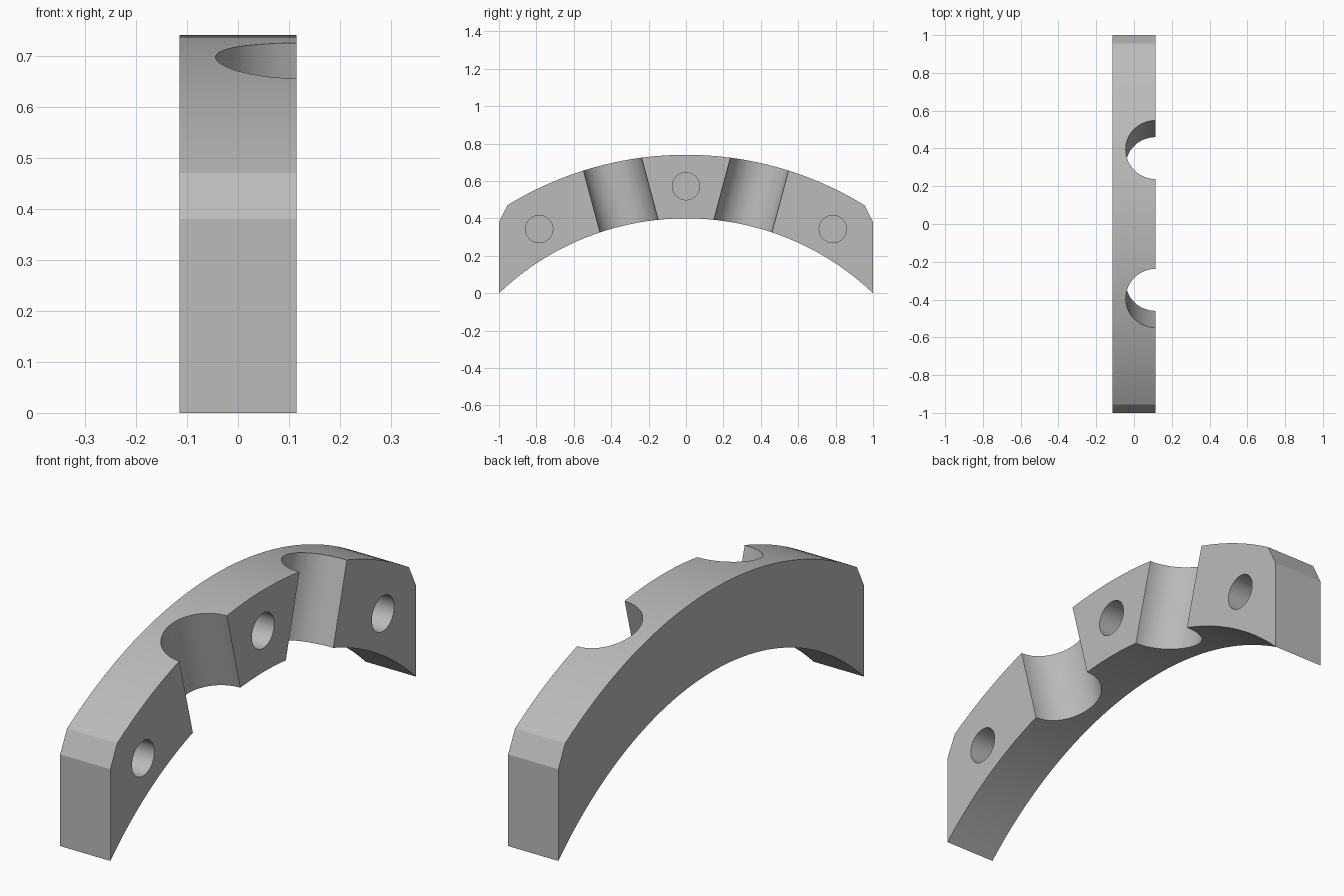
import bpy, bmesh
from math import sqrt, radians
from mathutils import Matrix, Vector

cube = bpy.data.objects.get("Cube")
if cube:
    bpy.data.objects.remove(cube, do_unlink=True)

HALF_WIDTH = 0.115

grey = bpy.data.materials.new("grey")
grey.use_nodes = True
colour = (0.5, 0.5, 0.5, 1)
grey.diffuse_color = colour
grey.node_tree.nodes["Principled BSDF"].inputs["Base Color"].default_value = colour


def make_object(name, bm):
    bmesh.ops.recalc_face_normals(bm, faces=bm.faces)
    mesh = bpy.data.meshes.new(name)
    bm.to_mesh(mesh)
    bm.free()
    mesh.materials.append(grey)
    obj = bpy.data.objects.new(name, mesh)
    bpy.context.collection.objects.link(obj)
    return obj


def arc(radius, top, half_span, steps=48):
    """Points along an arch from -y to +y."""
    ys = [half_span * (2 * i / steps - 1) for i in range(steps + 1)]
    return [(y, top - radius + sqrt(radius ** 2 - y * y)) for y in ys]


def cylinder(name, radius, depth, place):
    bm = bmesh.new()
    bmesh.ops.create_cone(bm, cap_ends=True, segments=64, radius1=radius,
                          radius2=radius, depth=depth, matrix=place)
    return make_object(name, bm)


# Arched block with chamfered shoulders
profile = arc(1.45, 0.40, 1.0) + [(1.0, 0.38)]
profile += arc(1.824, 0.74, 0.955)[::-1] + [(-1.0, 0.38)]
bm = bmesh.new()
face = bm.faces.new([bm.verts.new((-HALF_WIDTH, y, z)) for y, z in profile])
extruded = bmesh.ops.extrude_face_region(bm, geom=[face])["geom"]
bmesh.ops.translate(bm, vec=(2 * HALF_WIDTH, 0, 0),
                    verts=[v for v in extruded if isinstance(v, bmesh.types.BMVert)])
arch = make_object("arched_clamp", bm)

# Half-round grooves leaning outward with the arch
cutters = []
for side in (-1, 1):
    place = Matrix.Translation((HALF_WIDTH, side * 0.349, 0.526)) @ \
        Matrix.Rotation(radians(-15 * side), 4, "X")
    cutters.append(cylinder("groove_cutter", 0.159, 1.0, place))

# Blind bolt holes in the grooved face
for y, z in ((-0.785, 0.343), (0, 0.572), (0.785, 0.343)):
    place = Matrix.Translation((HALF_WIDTH, y, z)) @ Matrix.Rotation(radians(90), 4, "Y")
    cutters.append(cylinder("bolt_hole_cutter", 0.073, 0.32, place))

# Cut, then remove the cutters
bpy.ops.object.select_all(action="DESELECT")
bpy.context.view_layer.objects.active = arch
arch.select_set(True)
for cutter in cutters:
    cutter.hide_render = True
    mod = arch.modifiers.new("cut", "BOOLEAN")
    mod.operation = "DIFFERENCE"
    mod.solver = "EXACT"
    mod.object = cutter
    bpy.ops.object.modifier_apply(modifier=mod.name)
    bpy.data.objects.remove(cutter, do_unlink=True)

bpy.ops.object.shade_smooth_by_angle(angle=radians(20))
